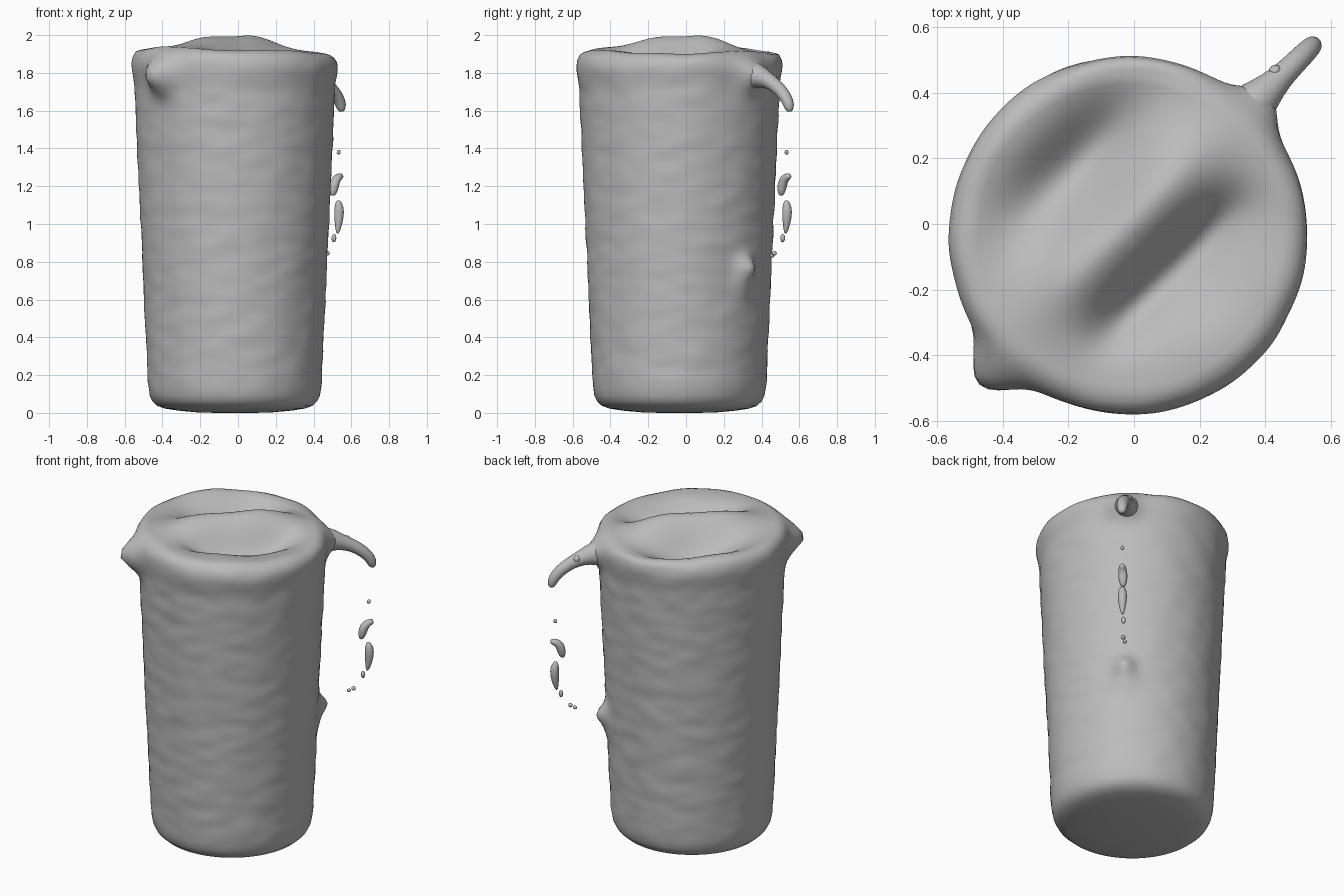
import bpy, bmesh, math
from mathutils import Vector, noise

if "Cube" in bpy.data.objects:
    bpy.data.objects.remove(bpy.data.objects["Cube"], do_unlink=True)

clay = bpy.data.materials.new("plain_grey")
clay.use_nodes = True
GREY = (0.5, 0.5, 0.5, 1)
clay.diffuse_color = GREY
clay.node_tree.nodes["Principled BSDF"].inputs["Base Color"].default_value = GREY

SEGS = 144
CENTRE = Vector((-0.017, -0.035, 0))
DIAG = Vector((1, 1, 0)).normalized()    # axis from knob to spout


def bell(d, width):
    return math.exp(-(d / width) ** 2)


def finish(name, bm):
    bmesh.ops.recalc_face_normals(bm, faces=bm.faces)
    mesh = bpy.data.meshes.new(name)
    bm.to_mesh(mesh)
    bm.free()
    mesh.materials.append(clay)
    mesh.polygons.foreach_set("use_smooth", [True] * len(mesh.polygons))
    obj = bpy.data.objects.new(name, mesh)
    bpy.context.collection.objects.link(obj)
    return obj


def bridge_rings(bm, rings):
    for a, b in zip(rings, rings[1:]):
        n = len(a)
        for i in range(n):
            j = (i + 1) % n
            bm.faces.new((a[i], a[j], b[j], b[i]))


def cap(bm, ring, centre):
    tip = bm.verts.new(centre)
    for i in range(len(ring)):
        bm.faces.new((ring[i], ring[(i + 1) % len(ring)], tip))


def wall_bump(angle, z, direction, height, size, reach):
    d = math.remainder(angle - math.radians(direction), math.tau) * 0.53
    return reach * math.exp(-((d / size) ** 2 + ((z - height) / size) ** 2))


def top_relief(p):
    """Raised diagonal ridge with a hollow on each side."""
    s = (p.x - p.y) / math.sqrt(2)
    t = (p.x + p.y) / math.sqrt(2)
    z = 0.075 * bell(s + 0.01, 0.11) * math.exp(-(abs(t + 0.02) / 0.36) ** 4)
    z -= 0.13 * bell(s + 0.25, 0.12) * bell(t, 0.27)
    z -= 0.10 * bell(s - 0.18, 0.08) * math.exp(-(abs(t + 0.02) / 0.30) ** 4)
    z -= 0.04 * bell(s - 0.28, 0.10) * bell(t, 0.25)
    return z


# Profile from the base centre, up the tapered wall, over the rounded rim
profile = [(r, z) for r, z in ((0.1, 0.0), (0.2, 0.003), (0.3, 0.012), (0.37, 0.023),
                               (0.41, 0.037), (0.435, 0.06), (0.45, 0.09), (0.457, 0.13))]
for k in range(61):
    f = k / 60
    profile.append((0.461 + 0.07 * f, 0.17 + 1.56 * f))
profile += [(0.538, 1.77), (0.544, 1.81), (0.545, 1.84), (0.54, 1.87),
            (0.525, 1.897), (0.505, 1.913), (0.48, 1.922)]
profile += [(0.02 * k, 1.922) for k in range(23, 0, -1)]

# Vessel body with knob, spout root, lower handle stump and hammered wall
bm = bmesh.new()
rings = []
for step, (r, z) in enumerate(profile):
    ring = []
    for i in range(SEGS):
        a = math.tau * i / SEGS
        out = Vector((math.cos(a), math.sin(a), 0))
        p = CENTRE + out * r + Vector((0, 0, z))
        if z > 0.1:
            rough = noise.noise(Vector((p.x * 7, p.y * 7, p.z * 15)))
            p += out * rough * 0.005 * min(1, r / 0.4)
        if r > 0.44 and z > 0.1:
            p += out * wall_bump(a, z, 225, 1.78, 0.085, 0.105)
            p += out * wall_bump(a, z, 45, 1.79, 0.075, 0.07)
            p += out * wall_bump(a, z, 45, 0.77, 0.055, 0.055)
            p += out * wall_bump(a, z, 45, 0.70, 0.08, 0.02)
        if z > 1.7:
            lift = min(1, (z - 1.7) / 0.2)
            wave = noise.noise(Vector((p.x * 4, p.y * 4, 3)))
            p.z += lift * (0.012 * wave - 0.016 * math.cos(a) * r / 0.5)
            if z > 1.9:
                p.z += top_relief(p)
        ring.append(bm.verts.new(p))
    rings.append(ring)
bridge_rings(bm, rings)
for ring in (rings[0], rings[-1]):
    mid = sum((v.co for v in ring), Vector()) / SEGS
    cap(bm, ring, mid)
finish("vessel_body", bm)


def tube(name, points, radii, sides=16):
    """Tapered tube in the diagonal plane; points are (distance along axis, height)."""
    bm = bmesh.new()
    path = [DIAG * d + Vector((0, 0, z)) for d, z in points]
    side = Vector((1, -1, 0)).normalized()
    rings = []
    for i, p in enumerate(path):
        tangent = (path[min(i + 1, len(path) - 1)] - path[max(i - 1, 0)]).normalized()
        up = tangent.cross(side)
        rings.append([bm.verts.new(p + radii[i] * (side * math.cos(math.tau * k / sides)
                      + up * math.sin(math.tau * k / sides))) for k in range(sides)])
    bridge_rings(bm, rings)
    cap(bm, rings[0], path[0])
    cap(bm, rings[-1], path[-1])
    obj = finish(name, bm)
    mod = obj.modifiers.new("smooth", "SUBSURF")
    mod.levels = mod.render_levels = 1
    return obj


# Broken upper handle stub curling down from the rim
tube("upper_handle_stub",
     [(0.46, 1.79), (0.54, 1.785), (0.60, 1.765), (0.66, 1.74), (0.72, 1.70),
      (0.765, 1.65), (0.775, 1.61), (0.775, 1.595)],
     [0.09, 0.065, 0.045, 0.037, 0.035, 0.032, 0.026, 0.012])

# Loose handle fragments hanging below the stub
tube("hooked_fragment",
     [(0.71, 1.15), (0.715, 1.18), (0.725, 1.225), (0.75, 1.25), (0.78, 1.255)],
     [0.012, 0.026, 0.028, 0.024, 0.014], 10)
tube("drop_fragment",
     [(0.745, 0.95), (0.75, 0.98), (0.757, 1.04), (0.757, 1.09), (0.75, 1.125)],
     [0.007, 0.017, 0.028, 0.028, 0.012], 10)


def pebble(name, location, size, stretch):
    bm = bmesh.new()
    bmesh.ops.create_icosphere(bm, subdivisions=2, radius=size)
    for v in bm.verts:
        v.co.z *= stretch
        v.co += Vector(location)
    finish(name, bm)


pebble("tiny_fragment", (0.533, 0.533, 1.38), 0.011, 1.2)
pebble("small_fragment", (0.508, 0.512, 0.925), 0.013, 1.7)
pebble("lower_fragment_outer", (0.473, 0.468, 0.845), 0.013, 1.0)
pebble("lower_fragment_inner", (0.450, 0.455, 0.832), 0.012, 0.9)
pebble("stub_chip", (0.430, 0.465, 1.77), 0.020, 1.1)
